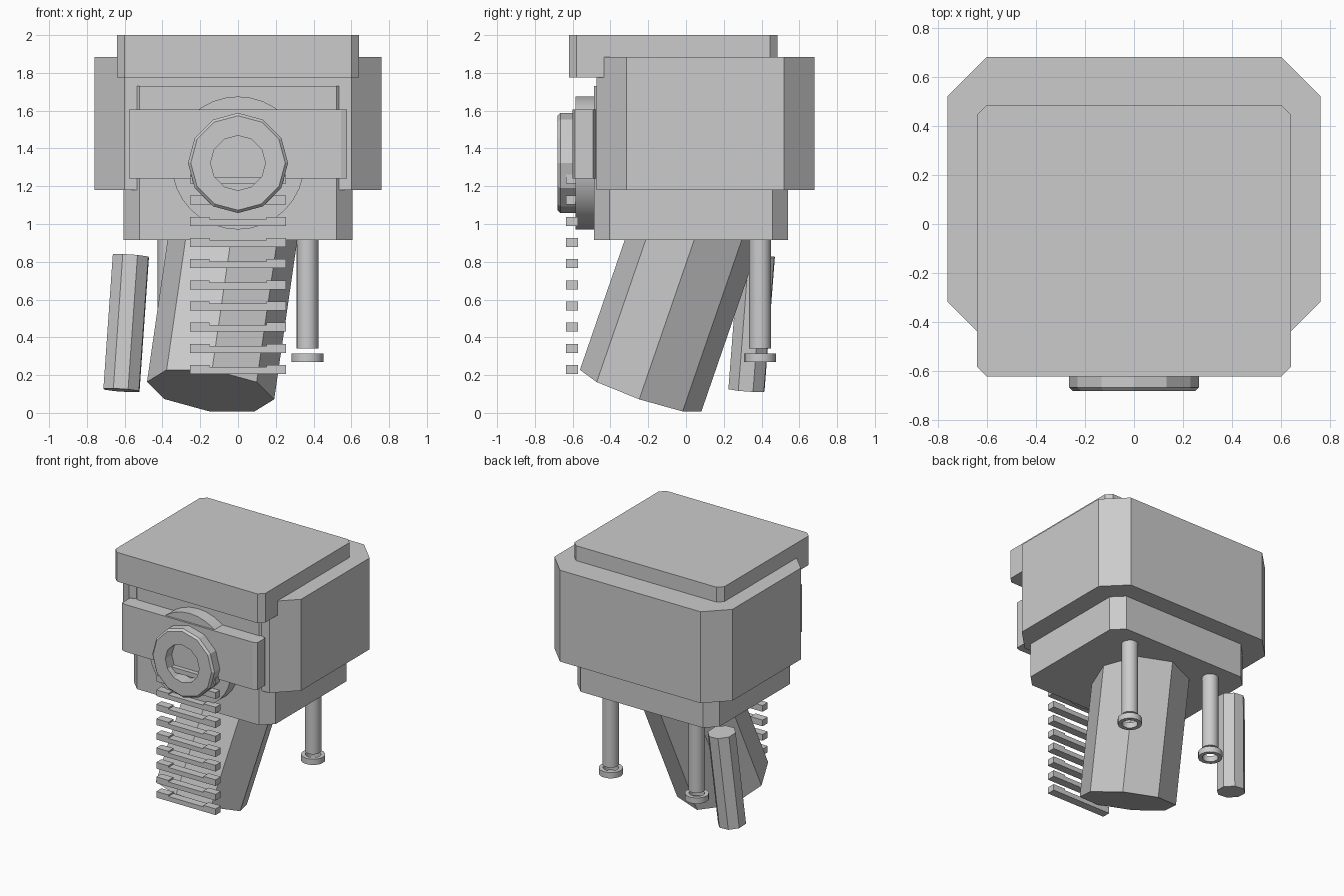
import bpy, bmesh, math
from mathutils import Matrix, Vector

if "Cube" in bpy.data.objects:
    bpy.data.objects.remove(bpy.data.objects["Cube"])

grey = bpy.data.materials.new("plain grey")
grey.diffuse_color = (0.6, 0.6, 0.6, 1)
grey.use_nodes = True
grey.node_tree.nodes["Principled BSDF"].inputs["Base Color"].default_value = grey.diffuse_color


def finish(name, bm, matrix=None, smooth=False):
    bmesh.ops.recalc_face_normals(bm, faces=bm.faces)
    if matrix is not None:
        bm.transform(matrix)
    me = bpy.data.meshes.new(name)
    bm.to_mesh(me)
    bm.free()
    me.materials.append(grey)
    ob = bpy.data.objects.new(name, me)
    bpy.context.collection.objects.link(ob)
    if smooth:
        bpy.ops.object.select_all(action='DESELECT')
        ob.select_set(True)
        bpy.context.view_layer.objects.active = ob
        bpy.ops.object.shade_smooth_by_angle(angle=math.radians(30))
    return ob


def prism(name, outline, z0, z1, matrix=None, smooth=False):
    """Extrude a flat outline from z0 to z1."""
    bm = bmesh.new()
    low = [bm.verts.new((x, y, z0)) for x, y in outline]
    high = [bm.verts.new((x, y, z1)) for x, y in outline]
    bm.faces.new(low[::-1])
    bm.faces.new(high)
    n = len(low)
    for i in range(n):
        j = (i + 1) % n
        bm.faces.new((low[i], low[j], high[j], high[i]))
    return finish(name, bm, matrix, smooth)


def chamfered(x, y0, y1, cx, cy):
    """Rectangle outline, half width x, with cut corners."""
    return [(-x + cx, y0), (x - cx, y0), (x, y0 + cy), (x, y1 - cy),
            (x - cx, y1), (-x + cx, y1), (-x, y1 - cy), (-x, y0 + cy)]


def polygon(r, n, offset=0):
    return [(r * math.cos(math.radians(offset) + math.tau * i / n),
             r * math.sin(math.radians(offset) + math.tau * i / n)) for i in range(n)]


def ring(name, profile, n, matrix, smooth=False):
    """Spin a closed (radius, height) profile around z."""
    bm = bmesh.new()
    rows = [[bm.verts.new((r * x, r * y, h)) for r, h in profile]
            for x, y in polygon(1, n)]
    m = len(profile)
    for i in range(n):
        a, b = rows[i], rows[(i + 1) % n]
        for j in range(m):
            k = (j + 1) % m
            bm.faces.new((a[j], b[j], b[k], a[k]))
    return finish(name, bm, matrix, smooth)


def along(base, direction):
    """Stand local z along a direction, starting at base."""
    q = Vector((0, 0, 1)).rotation_difference(Vector(direction))
    return Matrix.Translation(base) @ q.to_matrix().to_4x4()


# Stacked housing with cut corners
prism("top_cap", chamfered(0.64, -0.62, 0.485, 0.04, 0.04), 1.775, 2.0)
prism("main_housing", chamfered(0.76, -0.475, 0.68, 0.16, 0.16), 1.18, 1.885)
prism("inner_housing", chamfered(0.605, -0.487, 0.54, 0.083, 0.083), 0.915, 1.73)

# Front plate, disc behind it and ring in front
prism("front_plate", chamfered(0.577, -0.60, -0.48, 0.033, 0.012), 1.24, 1.605)
facing_front = Matrix.Translation((0, 0, 1.323)) @ Matrix.Rotation(math.pi / 2, 4, 'X')
prism("back_disc", polygon(0.352, 32), 0.47, 0.585, facing_front, True)
ring("front_ring", [(0.145, 0.57), (0.265, 0.57), (0.265, 0.665),
                    (0.25, 0.68), (0.145, 0.68)], 12, facing_front)

# Ladder of notched slats hanging at the front
slat = [(-0.253, -0.024), (0.253, -0.024), (0.253, 0.024), (0.15, 0.024),
        (0.15, 0.012), (-0.15, 0.012), (-0.15, 0.024), (-0.253, 0.024)]
for i in range(10):
    m = (Matrix.Translation((0, 0, 0.23 + 0.112 * i))
         @ Matrix.Rotation(math.pi / 2, 4, 'X'))
    prism(f"slat_{i + 1}", slat, 0.572, 0.635, m)

# Large slanted eight-sided column
prism("slanted_column", polygon(0.34, 8), 0, 1.15,
      along((-0.145, -0.24, 0.118), (0.145, 0.345, 1)))

# Small loose eight-sided post on the left
prism("side_post", polygon(0.102, 8, 20), 0, 0.715,
      along((-0.617, 0.32, 0.12), (0.05, 0.055, 0.713)))

# Two rear rods with a foot ring below each
for side, x in (("left", -0.367), ("right", 0.367)):
    place = Matrix.Translation((x, 0.392, 0))
    prism(f"{side}_rod", polygon(0.058, 16), 0.34, 0.95, place, True)
    ring(f"{side}_foot_ring", [(0.055, 0.27), (0.085, 0.27), (0.085, 0.315),
                               (0.055, 0.315)], 16, place, True)
